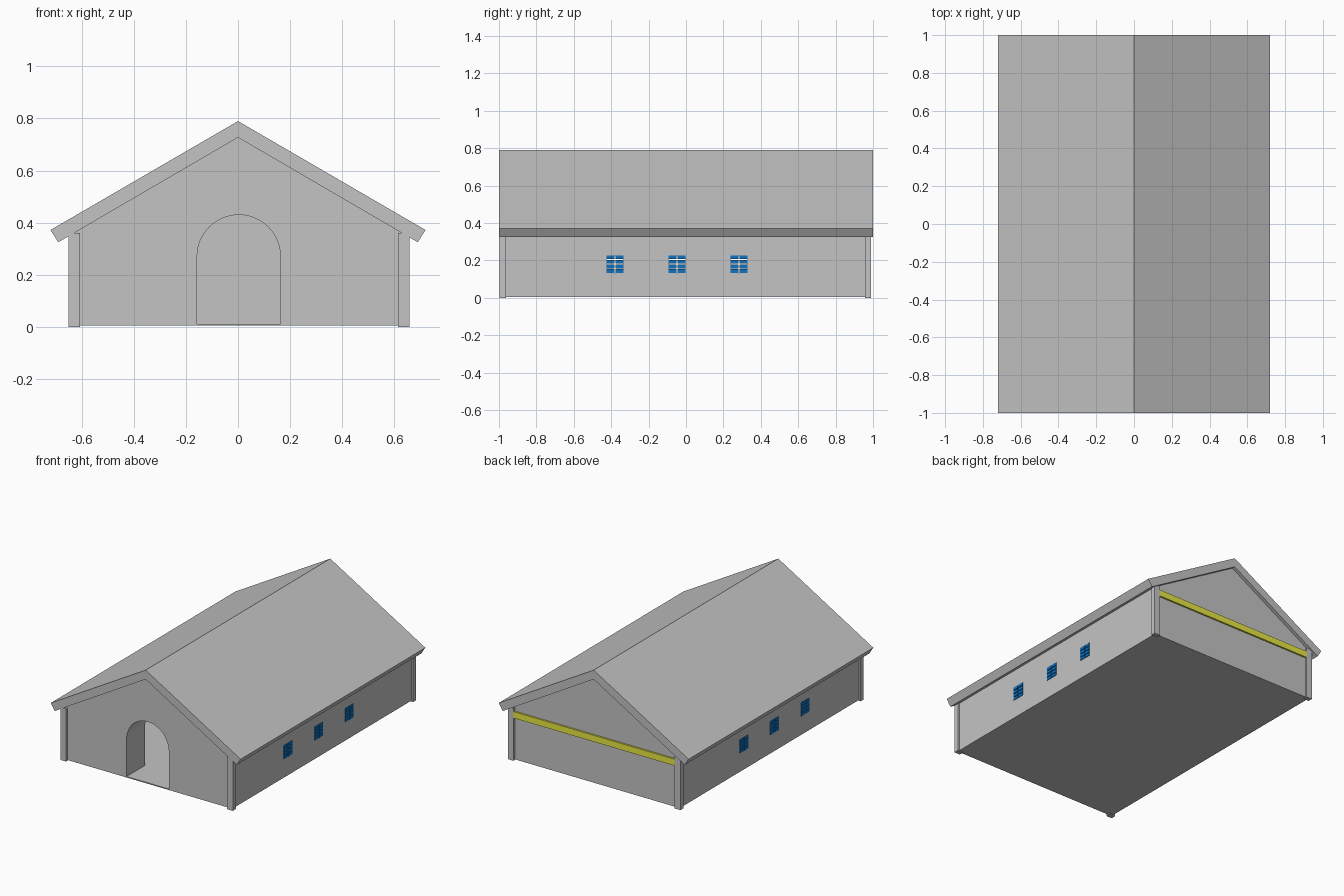
import bpy, bmesh, math

if "Cube" in bpy.data.objects:
    bpy.data.objects.remove(bpy.data.objects["Cube"])


def material(name, rgb):
    m = bpy.data.materials.new(name)
    m.diffuse_color = (*rgb, 1)
    m.use_nodes = True
    m.node_tree.nodes["Principled BSDF"].inputs["Base Color"].default_value = m.diffuse_color
    return m


GREY = material("grey", (0.55, 0.55, 0.55))
BLUE = material("blue", (0.004, 0.17, 0.54))
YELLOW = material("yellow", (0.8, 0.8, 0.06))


def finish(name, bm, mat):
    bmesh.ops.recalc_face_normals(bm, faces=bm.faces)
    me = bpy.data.meshes.new(name)
    bm.to_mesh(me)
    bm.free()
    me.materials.append(mat)
    ob = bpy.data.objects.new(name, me)
    bpy.context.collection.objects.link(ob)
    return ob


def prism(name, profile, y0, y1, mat=GREY):
    """Extrude an x/z profile from y0 to y1."""
    bm = bmesh.new()
    face = bm.faces.new([bm.verts.new((x, y0, z)) for x, z in profile])
    ext = bmesh.ops.extrude_face_region(bm, geom=[face])
    for v in ext["geom"]:
        if isinstance(v, bmesh.types.BMVert):
            v.co.y = y1
    return finish(name, bm, mat)


def add_box(bm, lo, hi):
    vs = bmesh.ops.create_cube(bm, size=1)["verts"]
    for v in vs:
        for i in range(3):
            v.co[i] = hi[i] if v.co[i] > 0 else lo[i]


def box(name, lo, hi, mat=GREY):
    bm = bmesh.new()
    add_box(bm, lo, hi)
    return finish(name, bm, mat)


def cut(target, cutter):
    mod = target.modifiers.new("cut", "BOOLEAN")
    mod.operation = "DIFFERENCE"
    mod.solver = "EXACT"
    mod.object = cutter
    bpy.context.view_layer.objects.active = target
    bpy.ops.object.modifier_apply(modifier=mod.name)
    bpy.data.objects.remove(cutter)


# Roof: one chevron slab
prism("roof", [(0, 0.79), (0.72, 0.372), (0.69, 0.325), (0, 0.727),
               (-0.69, 0.325), (-0.72, 0.372)], -1, 1)

# Walls: gabled body, hollowed out
SLOPE = 0.5826
L, R = -0.636, 0.644


def gable(left, right, z0, apex):
    return [(left, z0), (right, z0), (right, apex - SLOPE * right),
            (0, apex), (left, apex + SLOPE * left)]


walls = prism("walls", gable(L, R, 0.005, 0.735), -0.982, 0.976)
cut(walls, prism("room_cutter", gable(L + 0.03, R - 0.03, 0.012, 0.715), -0.785, 0.946))

# Arched doorway
CX, RAD, SPRING = 0.003, 0.16, 0.27
arch = [(CX - RAD, 0.012), (CX + RAD, 0.012)]
arch += [(CX + RAD * math.cos(a), SPRING + RAD * math.sin(a))
         for a in (math.pi * i / 24 for i in range(25))]
cut(walls, prism("door_cutter", arch, -1.1, -0.7))

# Windows: openings through both side walls with small blue panes
COLS, ROWS, GAP = 2, 4, 0.005
W, H, Z0 = 0.09, 0.092, 0.134
for n, yc in enumerate((-0.38, -0.048, 0.283)):
    y0 = yc - W / 2
    cut(walls, box("window_cutter", (-1, y0, Z0), (1, y0 + W, Z0 + H)))
    for side, x in (("left", L), ("right", R)):
        bm = bmesh.new()
        pw, ph = (W + GAP) / COLS, (H + GAP) / ROWS
        for c in range(COLS):
            for r in range(ROWS):
                y, z = y0 + c * pw, Z0 + r * ph
                add_box(bm, (x - 0.004, y, z), (x + 0.004, y + pw - GAP, z + ph - GAP))
        finish(f"{side}_window_{n + 1}", bm, BLUE)

# Corner posts
for fx, x in (("left", -0.6285), ("right", 0.6365)):
    for fy, y in (("front", -0.98), ("back", 0.973)):
        box(f"{fy}_{fx}_post", (x - 0.0215, y - 0.0165, 0), (x + 0.0215, y + 0.0165, 0.36))

# Yellow beam across the back wall
box("back_beam", (-0.607, 0.97, 0.292), (0.615, 0.988, 0.336), YELLOW)
